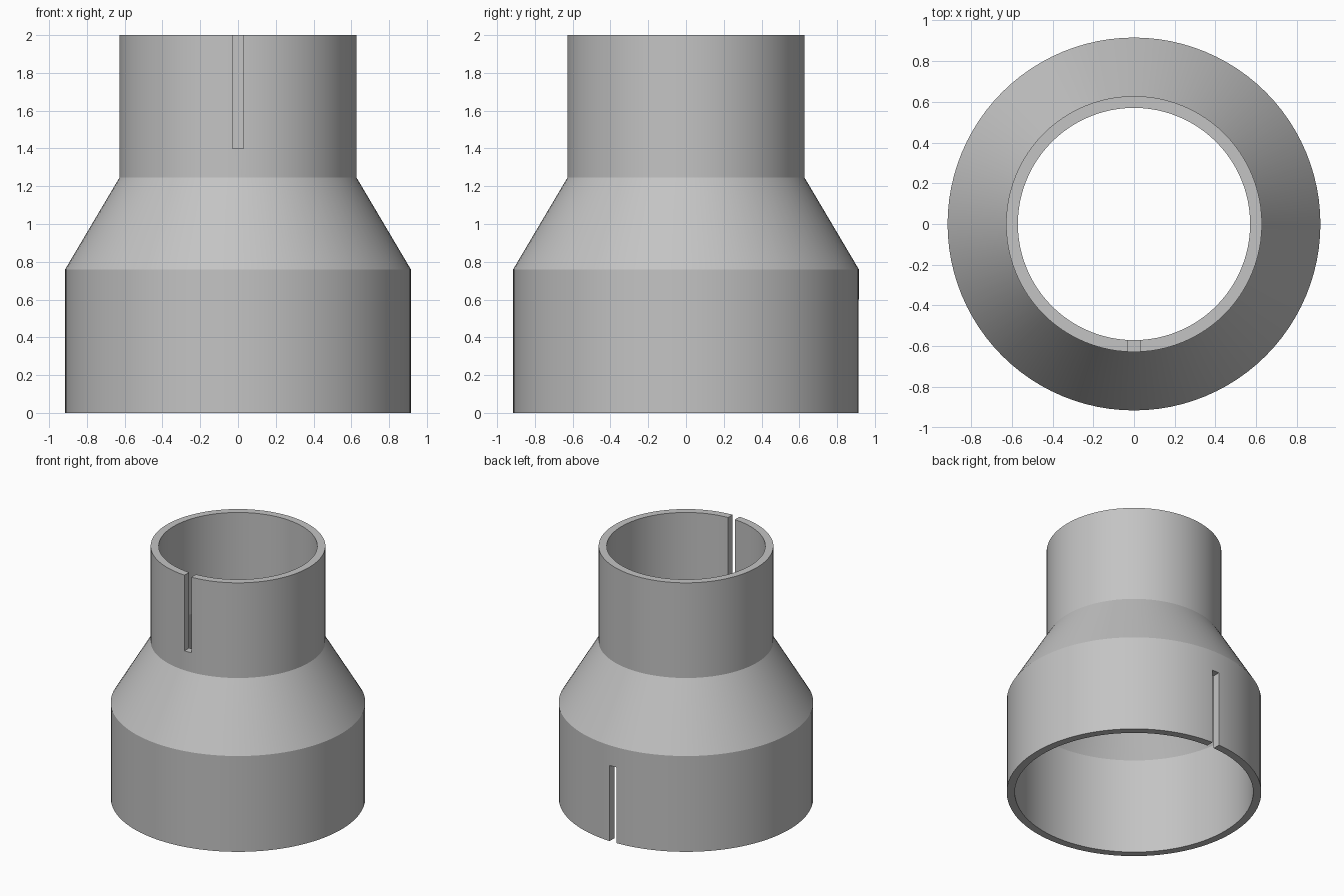
import bpy, bmesh
from math import cos, sin, tau, radians

cube = bpy.data.objects.get("Cube")
if cube:
    bpy.data.objects.remove(cube, do_unlink=True)

SEGMENTS = 96
R_LOW, R_TOP, WALL = 0.915, 0.628, 0.058
Z_LOW, Z_TOP, HEIGHT = 0.76, 1.245, 2.0
SLOT_WIDTH, SLOT_LENGTH = 0.06, 0.6

grey = bpy.data.materials.new("plain grey")
grey.use_nodes = True
colour = (0.55, 0.55, 0.55, 1)
grey.diffuse_color = colour
grey.node_tree.nodes["Principled BSDF"].inputs["Base Color"].default_value = colour


def add_mesh(name, bm):
    bmesh.ops.recalc_face_normals(bm, faces=bm.faces)
    mesh = bpy.data.meshes.new(name)
    bm.to_mesh(mesh)
    bm.free()
    mesh.materials.append(grey)
    obj = bpy.data.objects.new(name, mesh)
    bpy.context.collection.objects.link(obj)
    return obj


# Hollow sleeve: closed wall profile turned around the z axis
outer = [(R_LOW, 0), (R_LOW, Z_LOW), (R_TOP, Z_TOP), (R_TOP, HEIGHT)]
profile = outer + [(r - WALL, z) for r, z in reversed(outer)]
bm = bmesh.new()
rings = []
for i in range(SEGMENTS):
    a = tau * i / SEGMENTS
    rings.append([bm.verts.new((r * cos(a), r * sin(a), z)) for r, z in profile])
for i, ring in enumerate(rings):
    after = rings[(i + 1) % SEGMENTS]
    for j in range(len(profile)):
        k = (j + 1) % len(profile)
        bm.faces.new((ring[j], after[j], after[k], ring[k]))
sleeve = add_mesh("reducer_sleeve", bm)


# Clamping slots: front of the top collar, back of the bottom collar
def cut_slot(name, y, z_min, z_max):
    bm = bmesh.new()
    bmesh.ops.create_cube(bm, size=1)
    bmesh.ops.scale(bm, vec=(SLOT_WIDTH, 0.4, z_max - z_min), verts=bm.verts)
    bmesh.ops.translate(bm, vec=(0, y, (z_min + z_max) / 2), verts=bm.verts)
    cutter = add_mesh(name, bm)
    mod = sleeve.modifiers.new(name, 'BOOLEAN')
    mod.operation = 'DIFFERENCE'
    mod.solver = 'EXACT'
    mod.object = cutter
    bpy.ops.object.select_all(action='DESELECT')
    sleeve.select_set(True)
    bpy.context.view_layer.objects.active = sleeve
    bpy.ops.object.modifier_apply(modifier=name)
    bpy.data.objects.remove(cutter, do_unlink=True)


cut_slot("top_slot", -R_TOP, HEIGHT - SLOT_LENGTH, HEIGHT + 0.1)
cut_slot("bottom_slot", R_LOW, -0.1, SLOT_LENGTH)

# Smooth round walls with sharp rims and creases
bpy.ops.object.shade_smooth_by_angle(angle=radians(20))
